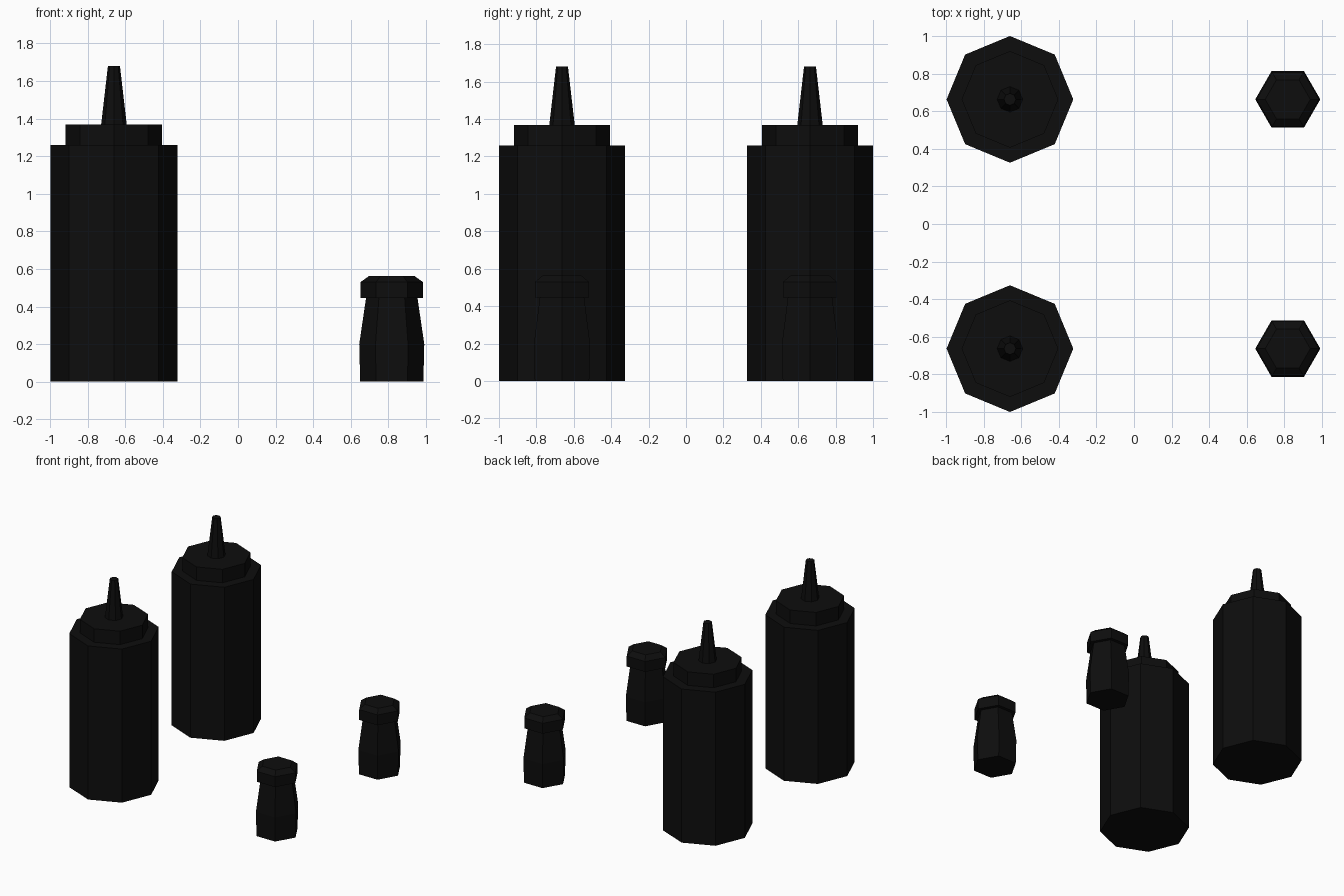
import bpy, bmesh
from math import cos, sin, tau

cube = bpy.data.objects.get("Cube")
if cube:
    bpy.data.objects.remove(cube, do_unlink=True)

# Single near-black colour
black = bpy.data.materials.new("matte_black")
black.use_nodes = True
colour = (0.004, 0.004, 0.004, 1)
black.diffuse_color = colour
bsdf = black.node_tree.nodes["Principled BSDF"]
bsdf.inputs["Base Color"].default_value = colour
bsdf.inputs["Roughness"].default_value = 0.9


def turned_part(name, sides, profile, centre):
    """Closed faceted solid from (radius, height) rings, corners on the x axis."""
    bm = bmesh.new()
    rings = [[bm.verts.new((r * cos(tau * i / sides), r * sin(tau * i / sides), z))
              for i in range(sides)] for r, z in profile]
    for low, high in zip(rings, rings[1:]):
        for i in range(sides):
            j = (i + 1) % sides
            bm.faces.new((low[i], low[j], high[j], high[i]))
    bm.faces.new(rings[0][::-1])
    bm.faces.new(rings[-1])
    mesh = bpy.data.meshes.new(name)
    bm.to_mesh(mesh)
    bm.free()
    mesh.materials.append(black)
    obj = bpy.data.objects.new(name, mesh)
    obj.location = (*centre, 0)
    bpy.context.collection.objects.link(obj)


# Name, side count and profile of every part
bottle_parts = [
    ("bottle_body", 8, [(0.337, 0), (0.337, 1.258)]),
    ("bottle_cap", 8, [(0.257, 1.258), (0.257, 1.368)]),
    ("bottle_nozzle", 8, [(0.068, 1.368), (0.032, 1.68)]),
]
shaker_parts = [
    ("shaker_body", 6, [(0.168, 0), (0.173, 0.2), (0.137, 0.445)]),
    ("shaker_cap", 6, [(0.166, 0.445), (0.166, 0.53), (0.12, 0.563)]),
]

# One bottle and one shaker at the front, and again at the back
for place, y in (("front", -0.663), ("back", 0.663)):
    for x, parts in ((-0.66, bottle_parts), (0.818, shaker_parts)):
        for name, sides, profile in parts:
            turned_part(f"{place}_{name}", sides, profile, (x, y))
